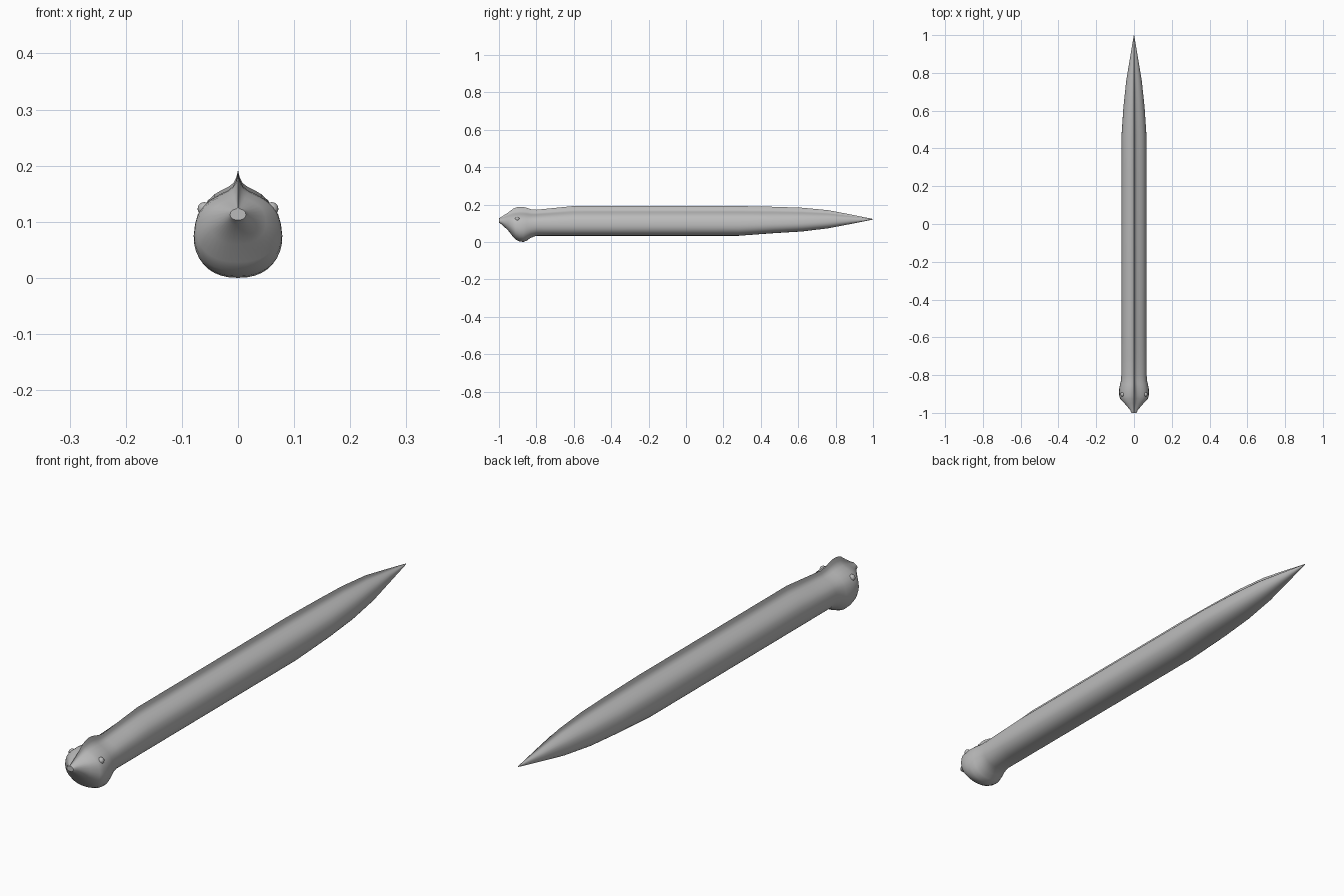
import bpy, bmesh, math

if "Cube" in bpy.data.objects:
    bpy.data.objects.remove(bpy.data.objects["Cube"])

skin = bpy.data.materials.new("plain grey")
skin.diffuse_color = (0.5, 0.5, 0.5, 1)
skin.use_nodes = True
skin.node_tree.nodes["Principled BSDF"].inputs["Base Color"].default_value = skin.diffuse_color

# Body stations: y, half width, belly z, widest z, ridge z
STATIONS = [
    (-1.0, 0.014, 0.103, 0.113, 0.127),
    (-0.985, 0.020, 0.094, 0.111, 0.135),
    (-0.95, 0.050, 0.060, 0.100, 0.158),
    (-0.925, 0.073, 0.028, 0.085, 0.177),
    (-0.91, 0.078, 0.012, 0.078, 0.184),
    (-0.89, 0.079, 0.003, 0.075, 0.188),
    (-0.87, 0.078, 0.000, 0.075, 0.187),
    (-0.85, 0.074, 0.008, 0.080, 0.182),
    (-0.83, 0.069, 0.022, 0.086, 0.175),
    (-0.80, 0.067, 0.033, 0.092, 0.172),
    (-0.70, 0.067, 0.033, 0.092, 0.182),
    (-0.60, 0.067, 0.033, 0.092, 0.192),
    (0.28, 0.067, 0.033, 0.092, 0.192),
    (0.47, 0.066, 0.047, 0.096, 0.188),
    (0.62, 0.056, 0.056, 0.100, 0.183),
    (0.76, 0.041, 0.073, 0.108, 0.170),
    (0.88, 0.021, 0.096, 0.115, 0.147),
    (1.0, 0.001, 0.120, 0.121, 0.123),
]
# Upper half outline as fractions: flank up into the thin back ridge
UPPER = [(1, 0), (0.97, 0.18), (0.91, 0.33), (0.80, 0.46), (0.62, 0.57), (0.42, 0.65),
         (0.24, 0.71), (0.12, 0.77), (0.05, 0.86)]


def ring(y, w, zb, zm, zf):
    half = []
    for i in range(1, 9):  # rounded belly, slightly squarer than an ellipse
        a = i / 9 * math.pi / 2
        half.append((w * math.sin(a) ** 0.88, zm - (zm - zb) * math.cos(a) ** 0.88))
    half += [(w * fx, zm + (zf - zm) * fz) for fx, fz in UPPER]
    pts = [(0, zb)] + half + [(0, zf)] + [(-x, z) for x, z in reversed(half)]
    return [(x, y, z) for x, z in pts]


def finish(bm, name):
    bmesh.ops.recalc_face_normals(bm, faces=bm.faces)
    me = bpy.data.meshes.new(name)
    bm.to_mesh(me)
    bm.free()
    ob = bpy.data.objects.new(name, me)
    bpy.context.collection.objects.link(ob)
    me.materials.append(skin)
    bpy.ops.object.select_all(action='DESELECT')
    ob.select_set(True)
    bpy.context.view_layer.objects.active = ob
    bpy.ops.object.shade_smooth_by_angle(angle=math.radians(40))
    return ob


# Long body with head, tail and back ridge
bm = bmesh.new()
rings = [[bm.verts.new(p) for p in ring(*s)] for s in STATIONS]
for a, b in zip(rings, rings[1:]):
    n = len(a)
    for i in range(n):
        j = (i + 1) % n
        bm.faces.new((a[i], a[j], b[j], b[i]))
bm.faces.new(rings[0])
bm.faces.new(rings[-1])
finish(bm, "body")

# Eyes
for side, label in ((-1, "left"), (1, "right")):
    bm = bmesh.new()
    bmesh.ops.create_uvsphere(bm, u_segments=16, v_segments=10, radius=0.012)
    bmesh.ops.translate(bm, verts=bm.verts, vec=(side * 0.060, -0.902, 0.123))
    finish(bm, label + "_eye")
